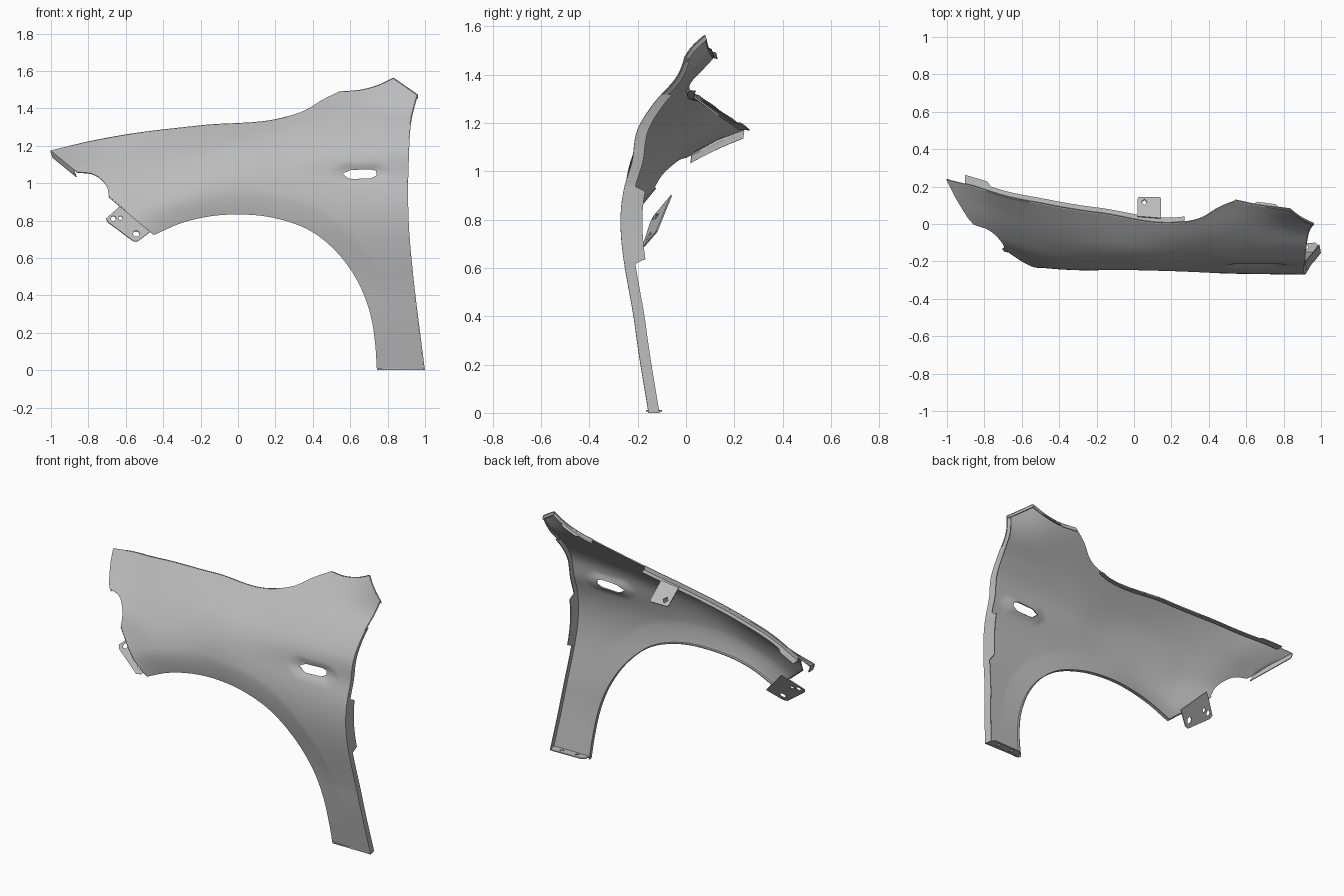
import bpy, bmesh, math
from mathutils import Vector
from mathutils.geometry import delaunay_2d_cdt

if "Cube" in bpy.data.objects:
    bpy.data.objects.remove(bpy.data.objects["Cube"])

GREY = (0.5, 0.5, 0.5, 1)
primer = bpy.data.materials.new("primer_grey")
primer.use_nodes = True
primer.diffuse_color = GREY
primer.node_tree.nodes["Principled BSDF"].inputs["Base Color"].default_value = GREY


def cubic(ts, vs, t):
    """Smooth curve through values vs at ts, straight beyond its ends."""
    n = len(ts)
    slopes = [(vs[i + 1] - vs[i]) / (ts[i + 1] - ts[i]) for i in range(n - 1)]
    if t <= ts[0]:
        return vs[0] + slopes[0] * (t - ts[0])
    if t >= ts[-1]:
        return vs[-1] + slopes[-1] * (t - ts[-1])
    i = max(k for k in range(n - 1) if ts[k] <= t)

    def tangent(k):
        if k == 0 or k == n - 1:
            return slopes[min(k, n - 2)]
        a, b = ts[k] - ts[k - 1], ts[k + 1] - ts[k]
        return (a * slopes[k] + b * slopes[k - 1]) / (a + b)

    h = ts[i + 1] - ts[i]
    u = (t - ts[i]) / h
    return ((1 + 2 * u) * (1 - u) ** 2 * vs[i] + u * (1 - u) ** 2 * h * tangent(i)
            + u * u * (3 - 2 * u) * vs[i + 1] + u * u * (u - 1) * h * tangent(i + 1))


def path(points, step=0.02):
    """Evenly sampled smooth 2D path through a few points."""
    ts = [0]
    for a, b in zip(points, points[1:]):
        ts.append(ts[-1] + math.dist(a, b))
    n = max(1, round(ts[-1] / step))
    return [tuple(cubic(ts, [p[k] for p in points], ts[-1] * i / n) for k in (0, 1))
            for i in range(n + 1)]


def inside(p, poly):
    hit = False
    for (ax, ay), (bx, by) in zip(poly, poly[1:] + poly[:1]):
        if (ay > p[1]) != (by > p[1]) and p[0] < ax + (p[1] - ay) * (bx - ax) / (by - ay):
            hit = not hit
    return hit


def finish(name, bm, thickness, offset):
    mesh = bpy.data.meshes.new(name)
    bm.to_mesh(mesh)
    bm.free()
    mesh.materials.append(primer)
    obj = bpy.data.objects.new(name, mesh)
    bpy.context.collection.objects.link(obj)
    bpy.ops.object.select_all(action='DESELECT')
    obj.select_set(True)
    bpy.context.view_layer.objects.active = obj
    mod = obj.modifiers.new("sheet_thickness", 'SOLIDIFY')
    mod.thickness = thickness
    mod.offset = offset
    bpy.ops.object.modifier_apply(modifier=mod.name)
    bpy.ops.object.shade_smooth_by_angle(angle=math.radians(35))


def sheet(name, outline, holes, place, spacing, offset=0):
    """Fill a 2D outline with holes, then place every point in space."""
    loops = [outline] + holes
    points, edges = [], []
    for loop in loops:
        start, n = len(points), len(loop)
        points += loop
        edges += [(start + i, start + (i + 1) % n) for i in range(n)]
    border = list(points)
    lo = [min(p[k] for p in outline) for k in (0, 1)]
    hi = [max(p[k] for p in outline) for k in (0, 1)]
    solid = lambda p: inside(p, outline) and not any(inside(p, h) for h in holes)
    for i in range(1, int((hi[0] - lo[0]) / spacing) + 1):
        for j in range(1, int((hi[1] - lo[1]) / spacing) + 1):
            p = (lo[0] + i * spacing, lo[1] + j * spacing)
            if solid(p) and min(math.dist(p, q) for q in border) > spacing * 0.55:
                points.append(p)
    verts, _, tris, *_ = delaunay_2d_cdt([Vector(p) for p in points], edges, [], 0, 1e-5)
    bm = bmesh.new()
    made = [bm.verts.new(place(*v)) for v in verts]
    for t in tris:
        if solid(sum((verts[i] for i in t), Vector((0, 0))) / len(t)):
            bm.faces.new([made[i] for i in t])
    bmesh.ops.delete(bm, geom=[v for v in made if not v.link_faces], context='VERTS')
    bm.normal_update()
    for f in bm.faces:
        if f.normal.y > 0:
            f.normal_flip()
    finish(name, bm, 0.006, offset)


def flange(name, edge, *rows):
    """Folded strip: each row gives the offset from the panel edge."""
    bm = bmesh.new()
    grid = [[bm.verts.new(p) for p in edge]]
    for row in rows:
        grid.append([bm.verts.new(p + Vector(row(p))) for p in edge])
    for a, b in zip(grid, grid[1:]):
        for i in range(len(edge) - 1):
            bm.faces.new((a[i], a[i + 1], b[i + 1], b[i]))
    finish(name, bm, 0.005, 0)


# Outline of the panel, seen from the front as x, z
hood_edge = path([(-1, 1.175), (-.8, 1.223), (-.6, 1.26), (-.2, 1.309), (.26, 1.356), (.36, 1.39),
                  (.45, 1.445), (.54, 1.49)])
cowl_edge = path([(.54, 1.49), (.66, 1.5), (.75, 1.525), (.83, 1.563)])
pillar_edge = path([(.83, 1.563), (.96, 1.473)])
door_edge = path([(.96, 1.473), (.93, 1.36), (.91, 1.1), (.91, .8), (.935, .5),
                  (.965, .25), (.997, 0)])
sill_edge = path([(.997, 0), (.745, 0)])
arch_edge = path([(.745, 0), (.735, .15), (.71, .3), (.65, .46), (.55, .61), (.4, .74),
                  (.2, .815), (0, .835), (-.15, .825), (-.3, .79), (-.45, .725)])
bumper_edge = path([(-.45, .725), (-.69, .925)])
lamp_edge = path([(-.69, .925), (-.7, .98), (-.77, 1.047), (-.86, 1.06)])
nose_edge = path([(-.86, 1.06), (-1, 1.175)])
outline = []
for part in (hood_edge, cowl_edge, pillar_edge, door_edge, sill_edge, arch_edge,
             bumper_edge, lamp_edge, nose_edge):
    outline += part[:-1]

# Cross-sections of the panel: station x, then z, y from sill to top edge
STATIONS = [
    (-1, [(.6, -.2), (.75, -.17), (.95, -.08), (1.02, -.02), (1.05, .03), (1.08, .08), (1.12, .14), (1.18, .245)]),
    (-.85, [(.6, -.24), (.75, -.2), (.95, -.1), (1.02, -.05), (1.06, -.005), (1.1, .045), (1.15, .115), (1.21, .195)]),
    (-.7, [(.6, -.25), (.75, -.22), (.92, -.14), (1, -.095), (1.05, -.05), (1.1, 0), (1.16, .065), (1.243, .15)]),
    (-.45, [(.6, -.245), (.75, -.248), (.9, -.225), (1, -.178), (1.07, -.125), (1.13, -.07), (1.2, .005), (1.282, .1)]),
    (0, [(.4, -.21), (.7, -.24), (.95, -.247), (1.04, -.227), (1.13, -.185), (1.2, -.13), (1.26, -.06), (1.33, .035)]),
    (.3, [(.3, -.2), (.5, -.225), (.95, -.25), (1.03, -.231), (1.15, -.187), (1.23, -.13), (1.3, -.065), (1.365, .012)]),
    (.55, [(.1, -.17), (.4, -.217), (.95, -.25), (1.03, -.228), (1.17, -.192), (1.28, -.11), (1.38, -.01), (1.49, .12)]),
    (.9, [(0, -.155), (.35, -.21), (.95, -.251), (1.03, -.226), (1.18, -.197), (1.29, -.125), (1.38, -.042), (1.53, .03)]),
]
xs = [s[0] for s in STATIONS]


def panel(x, z):
    section = [[cubic(xs, [s[1][i][k] for s in STATIONS], x) for i in range(8)] for k in (0, 1)]
    y = cubic(section[0], section[1], z)
    # wheel arch lip turns in
    near = min(math.dist((x, z), q) for q in arch_edge)
    y += 0.015 * max(0, 1 - near / 0.12) * min(1, max(0, (z - 0.15) / 0.45))
    # recess around the side lamp opening
    dx, dz = abs(x - 0.66), abs(z - 1.05)
    ring = max(dz / 0.04, (dx + dz) / 0.14)
    y += 0.014 * min(1, max(0, (1.25 - ring) / 0.55))
    return Vector((x, y, z))


# Outer skin with the side lamp opening
lamp_hole = path([(.558, 1.05), (.59, 1.026)]) + path([(.61, 1.022), (.71, 1.026)]) \
    + path([(.742, 1.042), (.738, 1.066)]) + path([(.71, 1.074), (.6, 1.07)])
sheet("fender_skin", outline, [lamp_hole], panel, 0.018, -1)

# Folded flanges along the edges
edge3d = lambda pts: [panel(*p) for p in pts]
flange("arch_hem", edge3d(arch_edge), lambda p: (0, 0.02, 0))
flange("door_flange", edge3d([p for p in door_edge if p[1] < 1.33]),
       lambda p: (-0.008, 0.045 + (0.045 if 0.62 < p.z < 0.92 else 0), 0))
flange("door_top_hem", edge3d([p for p in door_edge if p[1] > 1.3]), lambda p: (-0.015, 0.02, -0.01))
flange("pillar_hem", edge3d(pillar_edge), lambda p: (0, 0.01, -0.02))
flange("cowl_hem", edge3d(cowl_edge), lambda p: (0, 0.005, -0.02),
       lambda p: (0, 0.02 if 0.66 < p.x < 0.77 else 0.006, -0.025))
flange("hood_ledge", edge3d([p for p in hood_edge if -0.92 < p[0] < 0.28]),
       lambda p: (0, 0.004, -0.025),
       lambda p: (0, 0.05 if p.x < -0.77 else 0.03, -0.028))
flange("nose_flange", edge3d([p for p in nose_edge if p[0] < -0.87]), lambda p: (0, 0.004, -0.012),
       lambda p: (0.012, 0, -0.04))
flange("bumper_hem", edge3d(bumper_edge), lambda p: (0, 0.015, 0.005))


# Mounting brackets with bolt holes
def bolt_hole(x, y, r, sides=10):
    return [(x + r * math.cos(math.tau * i / sides), y + r * math.sin(math.tau * i / sides))
            for i in range(sides)]


sheet("bumper_bracket",
      [(-.6, .9), (-.64, .868), (-.705, .81), (-.695, .79), (-.56, .69), (-.535, .69), (-.455, .75)],
      [bolt_hole(-.667, .81, .014), bolt_hole(-.628, .812, .011), bolt_hole(-.545, .728, .017)],
      lambda x, z: (x, -0.15 + 0.2 * (x + 0.6) + 0.6 * (z - 0.75), z), 0.04)
sheet("hood_bracket", [(.02, .04), (.145, .03), (.145, .135), (.135, .143), (.025, .143), (.02, .135)],
      [bolt_hole(.055, .115, .016, 4)], lambda x, y: (x, y, 1.31 - 0.75 * (y - 0.03)), 0.03)
sheet("sill_flange", [(.75, -.165), (.99, -.15), (.985, -.115), (.97, -.1), (.78, -.105), (.76, -.12)],
      [bolt_hole(.82, -.128, .012), bolt_hole(.92, -.124, .012)],
      lambda x, y: (x, y, 0.008), 0.03)
